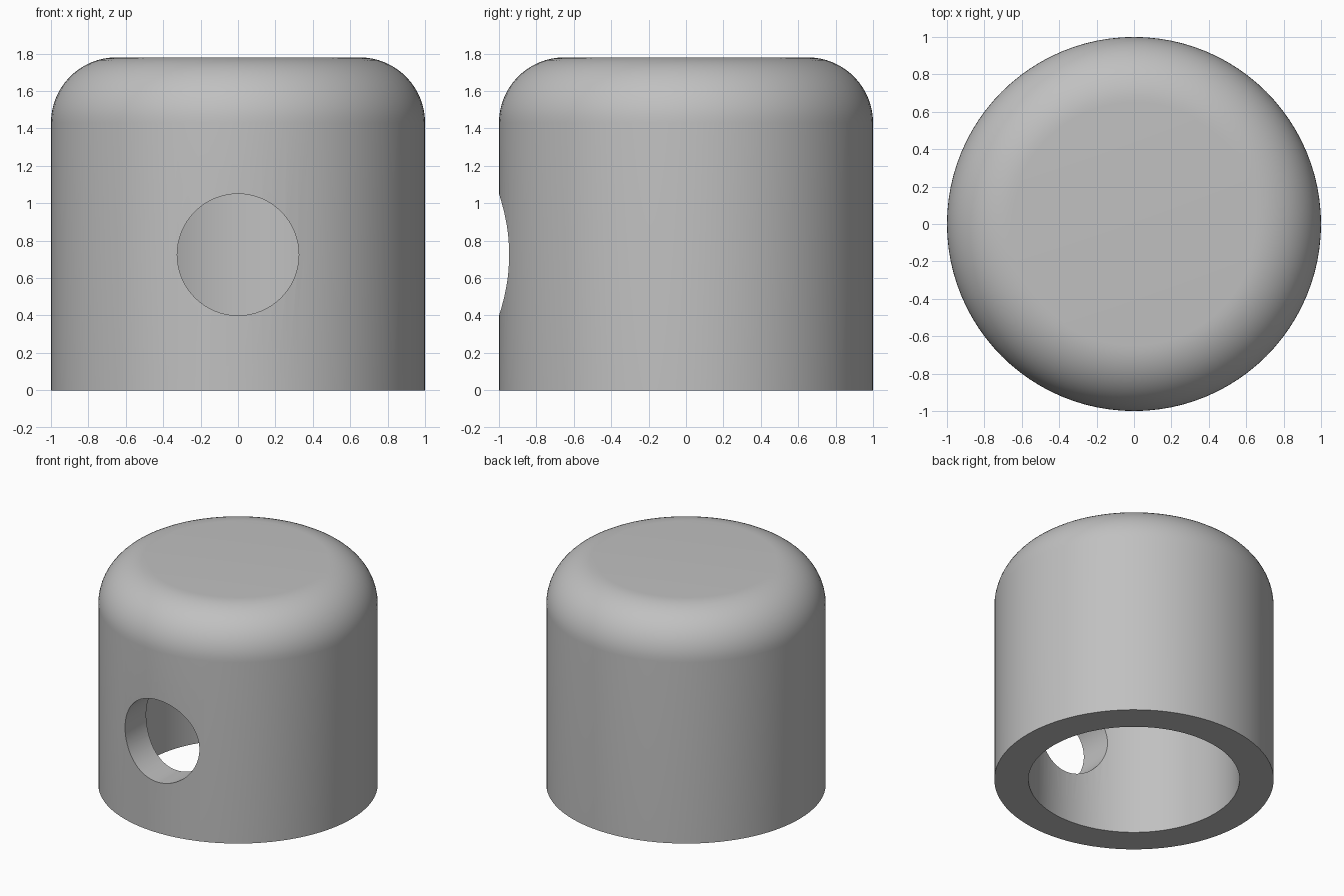
import bpy, bmesh, math
from mathutils import Vector, Matrix

cube = bpy.data.objects.get("Cube")
if cube:
    bpy.data.objects.remove(cube, do_unlink=True)

SEGMENTS = 96
OUTER_R, BORE_R = 1.0, 0.756
HEIGHT, BORE_DEPTH = 1.78, 1.5
FILLET_R = 0.35
HOLE_R, HOLE_Z = 0.325, 0.725

# Plain grey material
grey = bpy.data.materials.new("plain grey")
grey.use_nodes = True
colour = (0.53, 0.53, 0.53, 1)
grey.diffuse_color = colour
grey.node_tree.nodes["Principled BSDF"].inputs["Base Color"].default_value = colour


def add_object(name, bm):
    bmesh.ops.recalc_face_normals(bm, faces=bm.faces)
    mesh = bpy.data.meshes.new(name)
    bm.to_mesh(mesh)
    bm.free()
    mesh.materials.append(grey)
    obj = bpy.data.objects.new(name, mesh)
    bpy.context.collection.objects.link(obj)
    return obj


# Cap body: turned profile with a rounded top edge and a blind bore from below
profile = [(0, BORE_DEPTH), (BORE_R, BORE_DEPTH), (BORE_R, 0), (OUTER_R, 0)]
steps = 16
for i in range(steps + 1):
    a = math.pi / 2 * i / steps
    profile.append((OUTER_R - FILLET_R + FILLET_R * math.cos(a),
                    HEIGHT - FILLET_R + FILLET_R * math.sin(a)))
profile.append((0, HEIGHT))

bm = bmesh.new()
verts = [bm.verts.new((r, 0, z)) for r, z in profile]
edges = [bm.edges.new(pair) for pair in zip(verts, verts[1:])]
bmesh.ops.spin(bm, geom=verts + edges, axis=(0, 0, 1), cent=(0, 0, 0),
               angle=math.tau, steps=SEGMENTS)
bmesh.ops.remove_doubles(bm, verts=bm.verts, dist=0.0001)
cap = add_object("cap_body", bm)

# Round side hole through the front wall only
bm = bmesh.new()
place = Matrix.Translation(Vector((0, -0.8, HOLE_Z))) @ Matrix.Rotation(math.pi / 2, 4, "X")
bmesh.ops.create_cone(bm, cap_ends=True, segments=64, radius1=HOLE_R,
                      radius2=HOLE_R, depth=0.8, matrix=place)
cutter = add_object("hole_cutter", bm)
cutter.hide_render = True

cut = cap.modifiers.new("side hole", "BOOLEAN")
cut.operation = "DIFFERENCE"
cut.solver = "EXACT"
cut.object = cutter
bpy.ops.object.select_all(action="DESELECT")
bpy.context.view_layer.objects.active = cap
cap.select_set(True)
bpy.ops.object.modifier_apply(modifier=cut.name)
bpy.data.objects.remove(cutter, do_unlink=True)

# Smooth walls, crisp rims
bpy.ops.object.shade_smooth_by_angle(angle=math.radians(35))
